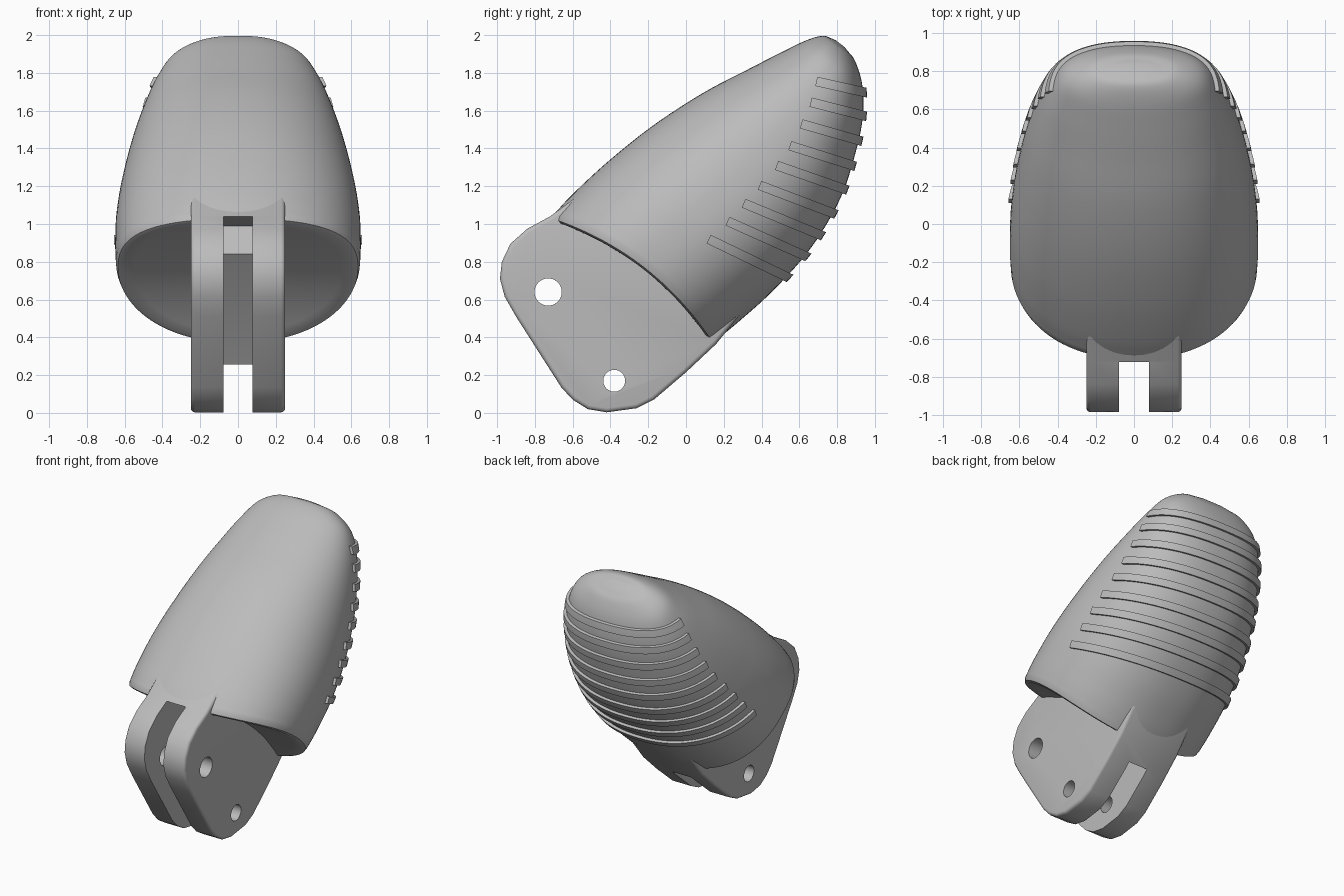
import bpy, bmesh, math
from mathutils import Vector

if "Cube" in bpy.data.objects:
    bpy.data.objects.remove(bpy.data.objects["Cube"])

grey = bpy.data.materials.new("plain_grey")
grey.use_nodes = True
grey.diffuse_color = (0.5, 0.5, 0.5, 1)
grey.node_tree.nodes["Principled BSDF"].inputs["Base Color"].default_value = (0.5, 0.5, 0.5, 1)


def make(name, bm, hidden=False):
    bmesh.ops.recalc_face_normals(bm, faces=bm.faces)
    mesh = bpy.data.meshes.new(name)
    bm.to_mesh(mesh)
    bm.free()
    mesh.materials.append(grey)
    ob = bpy.data.objects.new(name, mesh)
    bpy.context.collection.objects.link(ob)
    ob.hide_render = hidden
    if hidden:
        ob.hide_set(True)
    return ob


def plate(bm, outline, half):
    """Extrude a (y, z) outline to x = -half .. half."""
    face = bm.faces.new([bm.verts.new((-half, y, z)) for y, z in outline])
    out = bmesh.ops.extrude_face_region(bm, geom=[face])["geom"]
    verts = [v for v in out if isinstance(v, bmesh.types.BMVert)]
    bmesh.ops.translate(bm, verts=verts, vec=(2 * half, 0, 0))


def boolean(ob, cutter, op="DIFFERENCE"):
    mod = ob.modifiers.new(op.lower(), "BOOLEAN")
    mod.operation, mod.solver, mod.object = op, "EXACT", cutter


def apply(ob, angle=35):
    bpy.context.view_layer.objects.active = ob
    bpy.ops.object.select_all(action="DESELECT")
    ob.select_set(True)
    for mod in list(ob.modifiers):
        bpy.ops.object.modifier_apply(modifier=mod.name)
    bpy.ops.object.shade_smooth_by_angle(angle=math.radians(angle))


def spline(keys, steps):
    """Catmull-Rom through the key tuples."""
    pts = [Vector(k) for k in keys]
    pts = [2 * pts[0] - pts[1]] + pts + [2 * pts[-1] - pts[-2]]
    out = []
    for a, b, c, d in zip(pts, pts[1:], pts[2:], pts[3:]):
        for i in range(steps):
            u = i / steps
            out.append(b + 0.5 * u * (c - a + u * (2 * a - 5 * b + 4 * c - d + u * (3 * (b - c) + d - a))))
    return out + [pts[-2]]


# Fingertip shell: rings along a tilted axis (distance, upper edge, lower edge, half width)
KEYS = [(0.41, 1.198, 0.108, 0.645), (0.55, 1.185, 0.075, 0.65), (0.8, 1.143, 0.03, 0.645),
        (1.1, 1.07, 0.01, 0.615), (1.4, 0.965, 0.047, 0.56), (1.65, 0.85, 0.135, 0.495),
        (1.82, 0.77, 0.22, 0.435), (1.95, 0.705, 0.325, 0.36), (2.025, 0.65, 0.43, 0.24),
        (2.045, 0.6, 0.5, 0.12)]
AXIS, UP = Vector((0, 0.61, 0.79)), Vector((0, -0.79, 0.61))
SIDES = 96


def ring(bm, t, top, low, width, scale=1.0, dish=0.0):
    verts = []
    for i in range(SIDES):
        a = 2 * math.pi * i / SIDES
        c, s = (math.copysign(abs(f(a)) ** (2 / 2.25), f(a)) * scale for f in (math.cos, math.sin))
        p = AXIS * (t + dish * (1 - s * s)) + UP * ((top + low) / 2 + s * (top - low) / 2)
        verts.append(bm.verts.new((c * width, p.y, p.z)))
    return verts


def shell_mesh():
    bm = bmesh.new()
    base = KEYS[0][1:]
    # dished base, then rounded rim, then the body up to the tip
    rings = [ring(bm, 0.37, *base, scale=k, dish=0.095) for k in (0.02, 0.3, 0.6, 0.85, 0.95)]
    rings.append(ring(bm, 0.38, *base, scale=0.985, dish=0.095))
    for t, top, low, width in spline(KEYS, 6):
        dish = 0.095 * max(0, 1 - (t - 0.41) / 0.7)
        rings.append(ring(bm, t, top, low, width, dish=dish))
    rings.append(ring(bm, 2.05, *KEYS[-1][1:], scale=0.6))
    for lower, upper in zip(rings, rings[1:]):
        for i in range(SIDES):
            j = (i + 1) % SIDES
            bm.faces.new((lower[i], lower[j], upper[j], upper[i]))
    bm.faces.new(rings[0][::-1])
    bm.faces.new(rings[-1])
    return bm


shell = make("fingertip_shell", shell_mesh())

# Hinge block with rounded outline
OUTLINE = [(-0.72, 1.04), (-0.84, 0.975), (-0.93, 0.895), (-0.975, 0.80), (-0.985, 0.71),
           (-0.96, 0.615), (-0.90, 0.51), (-0.66, 0.135), (-0.60, 0.07), (-0.52, 0.02),
           (-0.42, 0.003), (-0.26, 0.025), (-0.17, 0.07), (0.0, 0.215), (0.16, 0.365),
           (0.35, 0.6), (0.1, 1.1), (-0.45, 1.24)]
bm = bmesh.new()
plate(bm, OUTLINE, 0.25)
hinge = make("hinge_lugs", bm)
bevel = hinge.modifiers.new("rounding", "BEVEL")
bevel.width, bevel.segments, bevel.limit_method = 0.022, 3, "ANGLE"
bevel.angle_limit = math.radians(50)

# Slot between the two lugs
bm = bmesh.new()
plate(bm, [(-1.3, 1.3), (-0.74, 1.3), (-0.735, 1.04), (-0.36, 0.99), (-0.44, 0.84),
           (0.04, 0.26), (0.12, 0.1), (0.0, -0.3), (-1.3, -0.3)], 0.078)
slot = make("slot_cutter", bm, hidden=True)

# Pin holes through both lugs
bm = bmesh.new()
for y, z, radius in ((-0.73, 0.64, 0.072), (-0.38, 0.17, 0.058)):
    circle = [(y + radius * math.cos(k * math.pi / 20), z + radius * math.sin(k * math.pi / 20))
              for k in range(40)]
    plate(bm, circle, 0.5)
holes = make("pin_hole_cutter", bm, hidden=True)

boolean(hinge, slot)
boolean(hinge, holes)
boolean(shell, slot)

# Grip ribs: a slightly swollen shell kept only inside slanted bands
STARTS = [(0.69, 1.755), (0.66, 1.645), (0.61, 1.53), (0.55, 1.415), (0.48, 1.31),
          (0.39, 1.205), (0.305, 1.11), (0.22, 1.015), (0.12, 0.92)]
bm = bmesh.new()
for i, (y, z) in enumerate(STARTS):
    tilt = -0.22 - 0.23 * i / 8
    along = Vector((math.cos(tilt), math.sin(tilt)))
    across = Vector((-along.y, along.x)) * 0.025
    start = Vector((y, z))
    end = start + along * 0.8
    plate(bm, [start - across, end - across, end + across, start + across], 0.8)
bands = make("rib_band_cutter", bm, hidden=True)
ribs = make("grip_ribs", shell_mesh())
swell = ribs.modifiers.new("swell", "DISPLACE")
swell.strength, swell.mid_level = 0.02, 0
boolean(ribs, bands, "INTERSECT")

for part in (shell, hinge, ribs):
    apply(part)
for cutter in (slot, holes, bands):
    bpy.data.objects.remove(cutter)
